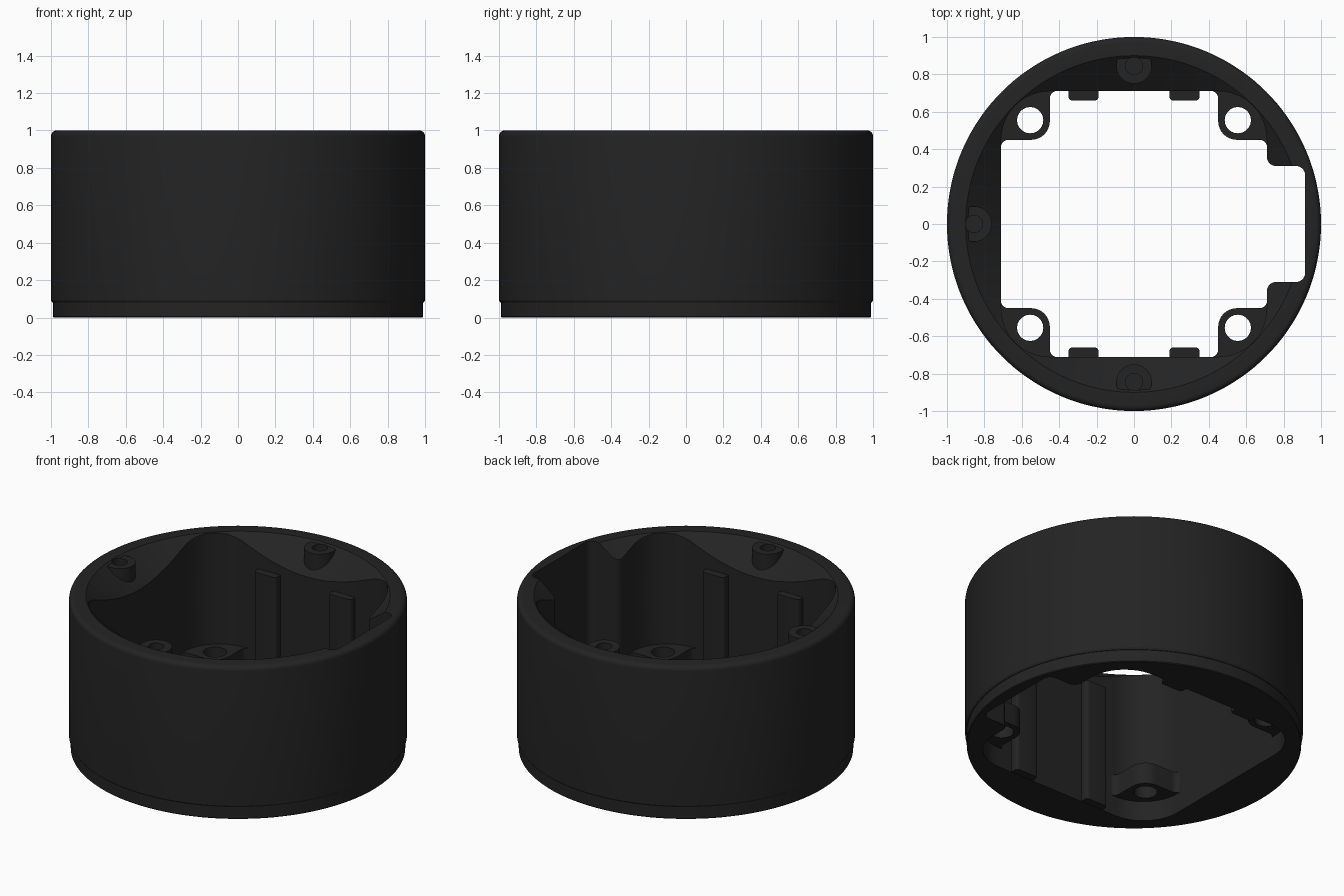
import bpy, bmesh, math
from mathutils import Vector

if "Cube" in bpy.data.objects:
    bpy.data.objects.remove(bpy.data.objects["Cube"])

black = bpy.data.materials.new("black plastic")
black.diffuse_color = (0.017, 0.017, 0.017, 1)
black.use_nodes = True
black.node_tree.nodes["Principled BSDF"].inputs["Base Color"].default_value = black.diffuse_color


def circle(r, n, cx=0, cy=0):
    return [(cx + r * math.cos(2 * math.pi * i / n), cy + r * math.sin(2 * math.pi * i / n)) for i in range(n)]


def rounded(points, steps=8):
    """Closed outline from (x, y, corner radius) points."""
    out = []
    for i, (x, y, r) in enumerate(points):
        p = Vector((x, y))
        if r == 0:
            out.append((x, y))
            continue
        a = (Vector(points[i - 1][:2]) - p).normalized()
        b = (Vector(points[(i + 1) % len(points)][:2]) - p).normalized()
        half = a.angle(b) / 2
        centre = p + (a + b).normalized() * (r / math.sin(half))
        start = p + a * (r / math.tan(half)) - centre
        end = p + b * (r / math.tan(half)) - centre
        sweep = start.angle(end)
        for k in range(steps + 1):
            t = k / steps
            v = (start * math.sin((1 - t) * sweep) + end * math.sin(t * sweep)) / math.sin(sweep)
            out.append(tuple(centre + v))
    return out


def stack(name, layers):
    """Solid skinned through (outline, z) layers."""
    bm = bmesh.new()
    rings = [[bm.verts.new((x, y, z)) for x, y in outline] for outline, z in layers]
    n = len(rings[0])
    for lo, hi in zip(rings, rings[1:]):
        for i in range(n):
            j = (i + 1) % n
            bm.faces.new((lo[i], lo[j], hi[j], hi[i]))
    bm.faces.new(rings[0][::-1])
    bm.faces.new(rings[-1])
    bmesh.ops.recalc_face_normals(bm, faces=bm.faces)
    mesh = bpy.data.meshes.new(name)
    bm.to_mesh(mesh)
    bm.free()
    mesh.materials.append(black)
    ob = bpy.data.objects.new(name, mesh)
    bpy.context.collection.objects.link(ob)
    return ob


def select(ob):
    bpy.ops.object.select_all(action='DESELECT')
    ob.select_set(True)
    bpy.context.view_layer.objects.active = ob


def cut(ob, cutter):
    mod = ob.modifiers.new("cut", 'BOOLEAN')
    mod.operation, mod.solver, mod.object = 'DIFFERENCE', 'EXACT', cutter
    select(ob)
    bpy.ops.object.modifier_apply(modifier=mod.name)
    bpy.data.objects.remove(cutter)


def smooth(ob):
    select(ob)
    bpy.ops.object.shade_smooth_by_angle(angle=math.radians(30))


# Round housing with a stepped foot and a softened top edge
profile = [(0.985, 0), (0.99, 0.005), (0.99, 0.08), (0.993, 0.081), (1, 0.092)]
profile += [(0.97 + 0.03 * math.cos(a), 0.97 + 0.03 * math.sin(a))
            for a in (math.radians(18 * k) for k in range(6))]
housing = stack("housing", [(circle(r, 144), z) for r, z in profile])

# Sloped seat inside the rim
cut(housing, stack("seat_cutter", [(circle(0.9 + (z - 1) * 1.267, 144), z) for z in (0.83, 1.1)]))

# Square bore with rounded corners and a side notch
bore = rounded([(-0.71, -0.71, 0.26), (0.71, -0.71, 0.26), (0.71, -0.31, 0.05), (0.915, -0.31, 0.05),
                (0.915, 0.31, 0.05), (0.71, 0.31, 0.05), (0.71, 0.71, 0.26), (-0.71, 0.71, 0.26)], 12)
cut(housing, stack("bore_cutter", [(bore, -0.1), (bore, 1.2)]))

# Screw posts on the seat, each with a blind hole
for side, (x, y) in {"back": (0, 0.845), "front": (0, -0.845), "left": (-0.855, 0)}.items():
    post = stack("screw_post_" + side, [(circle(0.095, 40, x, y), z) for z in (0.8, 0.99)])
    for ob in (housing, post):
        cut(ob, stack("hole_cutter", [(circle(0.046, 32, x, y), z) for z in (0.85, 1.1)]))
    smooth(post)
smooth(housing)

# Corner mounting tabs with through holes
tab = rounded([(0.45, 0.45, 0.1), (0.712, 0.45, 0.04), (0.712, 0.38, 0), (0.75, 0.38, 0),
               (0.75, 0.75, 0.3), (0.38, 0.75, 0), (0.38, 0.712, 0), (0.45, 0.712, 0.04)])
for sx in (-1, 1):
    for sy in (-1, 1):
        shape = [(sx * x, sy * y) for x, y in tab]
        ob = stack("mounting_tab", [(shape, 0.13), (shape, 0.27)])
        cut(ob, stack("hole_cutter", [(circle(0.07, 40, sx * 0.555, sy * 0.555), z) for z in (0, 0.5)]))
        smooth(ob)

        # Upright ribs on the front and back walls
        rib = rounded([(sx * 0.19, sy * 0.66, 0.02), (sx * 0.35, sy * 0.66, 0.02),
                       (sx * 0.35, sy * 0.73, 0), (sx * 0.19, sy * 0.73, 0)], 5)
        smooth(stack("wall_rib", [(rib, 0.002), (rib, 0.81)]))
